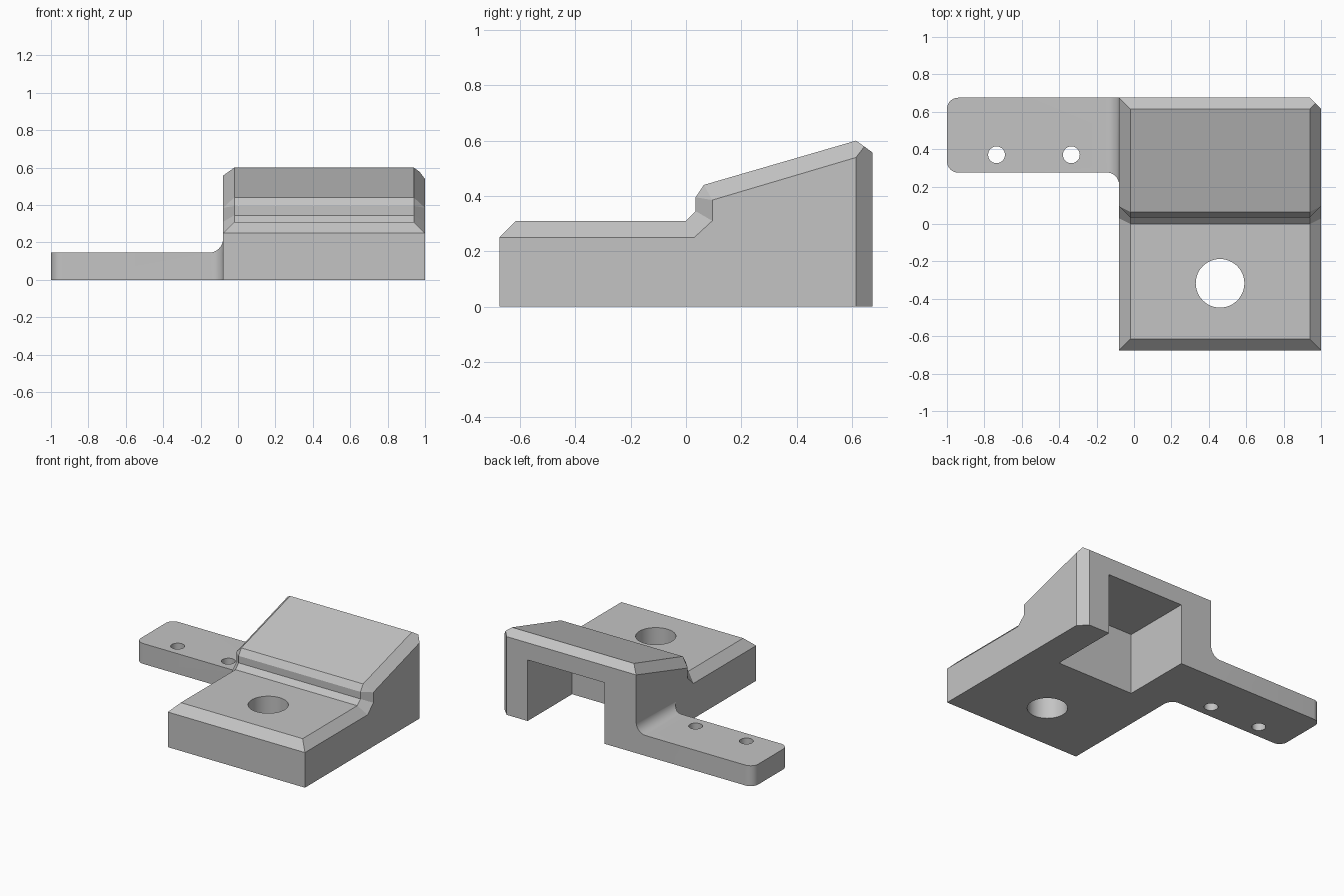
import bpy, bmesh
from math import cos, sin, radians
from mathutils import Vector

cube = bpy.data.objects.get("Cube")
if cube:
    bpy.data.objects.remove(cube, do_unlink=True)

grey = bpy.data.materials.new("plain grey")
grey.use_nodes = True
colour = (0.55, 0.55, 0.55, 1)
grey.diffuse_color = colour
grey.node_tree.nodes["Principled BSDF"].inputs["Base Color"].default_value = colour


def finish(name, bm):
    bmesh.ops.recalc_face_normals(bm, faces=bm.faces)
    mesh = bpy.data.meshes.new(name)
    bm.to_mesh(mesh)
    bm.free()
    mesh.materials.append(grey)
    ob = bpy.data.objects.new(name, mesh)
    bpy.context.collection.objects.link(ob)
    return ob


def prism(name, points, offset):
    """Extrude a closed outline of 3D points along an offset."""
    bm = bmesh.new()
    face = bm.faces.new([bm.verts.new(p) for p in points])
    made = bmesh.ops.extrude_face_region(bm, geom=[face])["geom"]
    verts = [v for v in made if isinstance(v, bmesh.types.BMVert)]
    bmesh.ops.translate(bm, verts=verts, vec=offset)
    return finish(name, bm)


def arc(cx, cy, r, start, end, steps=10):
    angles = [radians(start + (end - start) * i / steps) for i in range(steps + 1)]
    return [(cx + r * cos(a), cy + r * sin(a)) for a in angles]


def combine(target, tool, operation):
    mod = target.modifiers.new(operation.title(), "BOOLEAN")
    mod.operation = operation
    mod.solver = "EXACT"
    mod.object = tool
    bpy.context.view_layer.objects.active = target
    bpy.ops.object.modifier_apply(modifier=mod.name)
    bpy.data.objects.remove(tool, do_unlink=True)


# Body: stepped side profile lofted across, narrower on the outside for the chamfers
inner = [(-.675, 0), (-.675, .25), (-.615, .31), (0, .31), (.035, .345),
         (.035, .395), (.065, .44), (.615, .6), (.675, .557), (.675, 0)]
outer = [(-.675, 0), (-.675, .25), (-.675, .25), (.03, .25), (.095, .31),
         (.095, .385), (.095, .385), (.675, .557), (.675, .557), (.675, 0)]
bm = bmesh.new()
rings = [[bm.verts.new((x, y, z)) for y, z in profile]
         for x, profile in ((-.08, outer), (-.02, inner), (.94, inner), (1, outer))]
for a, b in zip(rings, rings[1:]):
    for i in range(len(a)):
        j = (i + 1) % len(a)
        bm.faces.new((a[i], a[j], b[j], b[i]))
bm.faces.new(rings[0])
bm.faces.new(rings[-1])
bmesh.ops.remove_doubles(bm, verts=bm.verts, dist=.0001)
# Upright chamfer on one back corner
bmesh.ops.bisect_plane(bm, geom=bm.verts[:] + bm.edges[:] + bm.faces[:],
                       plane_co=(1, .615, 0), plane_no=Vector((1, 1, 0)),
                       clear_outer=True)
bmesh.ops.holes_fill(bm, edges=[e for e in bm.edges if e.is_boundary])
bmesh.ops.dissolve_limit(bm, angle_limit=radians(.5), verts=bm.verts, edges=bm.edges)
body = finish("bracket_body", bm)

# Arm: rounded plan outline trimmed by a filleted side outline
plan = ([(.05, .675)] + arc(-.94, .615, .06, 90, 180) + arc(-.94, .335, .06, 180, 270)
        + arc(-.145, .21, .065, 90, 0) + [(.05, .21)])
arm = prism("mounting_arm", [(x, y, -.1) for x, y in plan], (0, 0, .5))
side = ([(0, 0), (-1.1, 0), (-1.1, .145)]
        + arc(-.155, .22, .075, 270, 360) + [(0, .22)])
trim = prism("arm_trim", [(x, .1, z) for x, z in side], (0, .7, 0))
combine(arm, trim, "INTERSECT")
combine(body, arm, "UNION")

# Pocket open to the underside and the back
pocket = [(.17, .175), (.775, .175), (.775, .8), (.17, .8)]
combine(body, prism("pocket", [(x, y, -.1) for x, y in pocket], (0, 0, .535)), "DIFFERENCE")

# Bolt hole and two screw holes
for x, y, r in ((.46, -.317, .13), (-.735, .37), (-.335, .37)) and \
        ((.46, -.317, .13), (-.735, .37, .045), (-.335, .37, .045)):
    circle = arc(x, y, r, 0, 360, 48)[:-1]
    combine(body, prism("hole", [(u, v, -.1) for u, v in circle], (0, 0, .8)), "DIFFERENCE")

bpy.ops.object.select_all(action="DESELECT")
body.select_set(True)
bpy.context.view_layer.objects.active = body
bpy.ops.object.shade_smooth_by_angle(angle=radians(20))
